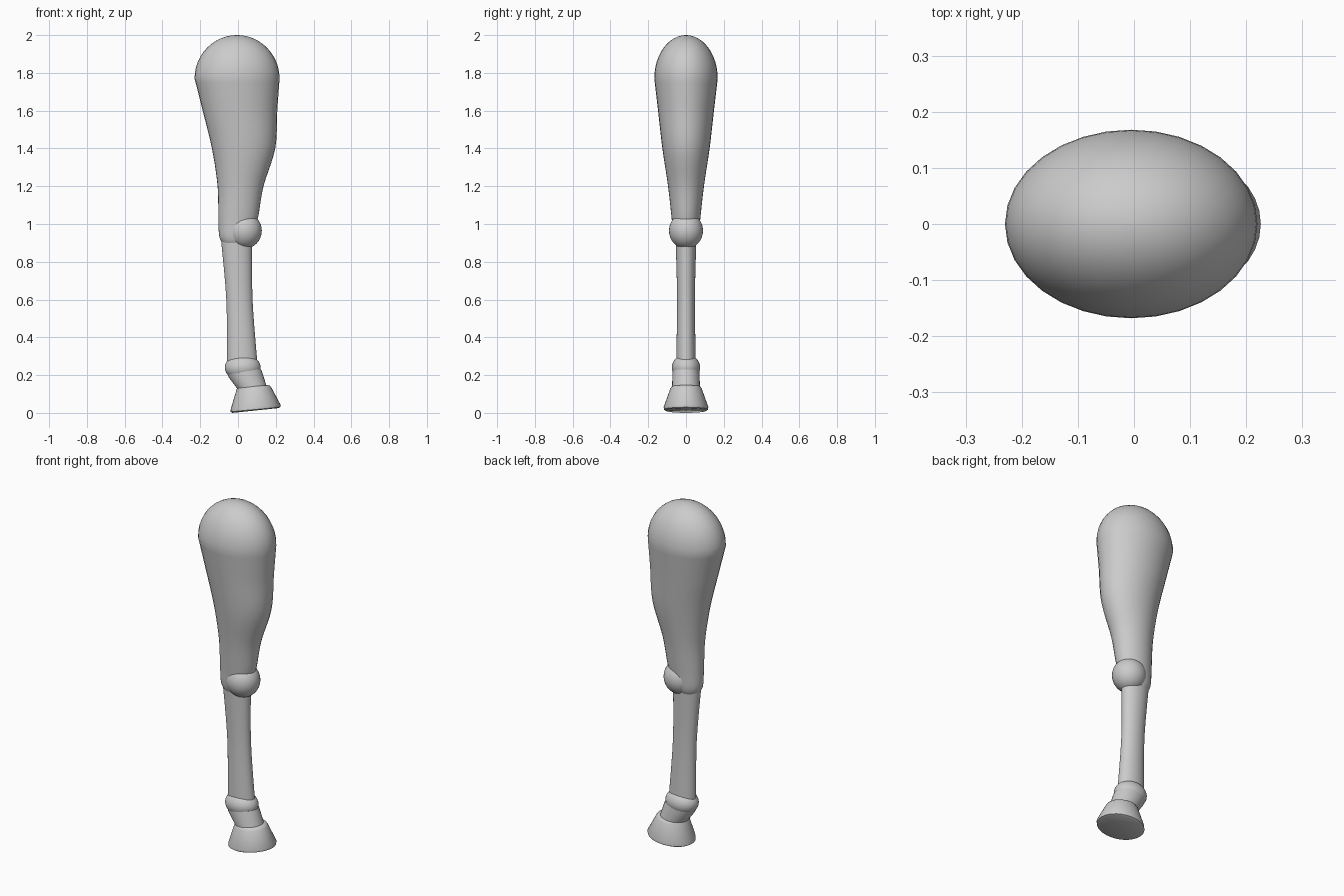
import bpy, bmesh
from math import sin, cos, pi, radians
from mathutils import Vector

cube = bpy.data.objects.get("Cube")
if cube:
    bpy.data.objects.remove(cube)

grey = bpy.data.materials.new("plain grey")
grey.use_nodes = True
COLOUR = (0.6, 0.6, 0.6, 1)
grey.diffuse_color = COLOUR
grey.node_tree.nodes["Principled BSDF"].inputs["Base Color"].default_value = COLOUR


def finish(obj, angle=40):
    obj.data.materials.append(grey)
    bpy.ops.object.select_all(action='DESELECT')
    obj.select_set(True)
    bpy.context.view_layer.objects.active = obj
    bpy.ops.object.shade_smooth_by_angle(angle=radians(angle))


def spline(rows, steps):
    """Smooth curve through the rows (Catmull-Rom)."""
    rows = [Vector(r) for r in rows]
    pts = [rows[0]] + rows + [rows[-1]]
    out = []
    for a, b, c, d in zip(pts, pts[1:], pts[2:], pts[3:]):
        for i in range(steps):
            t = i / steps
            out.append(b + (c - a) * t / 2 + (2 * a - 5 * b + 4 * c - d) * t * t / 2
                       + (3 * b - a - 3 * c + d) * t ** 3 / 2)
    return out + [rows[-1]]


def loft(name, rings, sides=32):
    """Elliptic rings: back x, back z, front x, front z, half width in y."""
    bm = bmesh.new()
    loops = []
    for xa, za, xb, zb, w in rings:
        loop = []
        for i in range(sides):
            a = 2 * pi * i / sides
            t = (1 + cos(a)) / 2
            loop.append(bm.verts.new((xa + (xb - xa) * t, w * sin(a), za + (zb - za) * t)))
        loops.append(loop)
    for lo, hi in zip(loops, loops[1:]):
        for i in range(sides):
            j = (i + 1) % sides
            bm.faces.new((lo[i], lo[j], hi[j], hi[i]))
    bm.faces.new(loops[0])
    bm.faces.new(loops[-1])
    bmesh.ops.recalc_face_normals(bm, faces=bm.faces)
    mesh = bpy.data.meshes.new(name)
    bm.to_mesh(mesh)
    bm.free()
    obj = bpy.data.objects.new(name, mesh)
    bpy.context.collection.objects.link(obj)
    finish(obj)


def ball(name, centre, radii):
    bpy.ops.mesh.primitive_uv_sphere_add(segments=32, ring_count=16, location=centre)
    obj = bpy.context.object
    obj.name = name
    obj.scale = radii
    finish(obj)


# Upper leg: tapering muscle with a domed top
thigh = spline([(-0.07, 0.885, 0.03, 0.885, 0.045),
                (-0.098, 0.93, 0.07, 0.93, 0.065),
                (-0.104, 1.03, 0.105, 1.03, 0.076),
                (-0.108, 1.2, 0.135, 1.2, 0.095),
                (-0.138, 1.4, 0.197, 1.4, 0.125),
                (-0.187, 1.6, 0.208, 1.6, 0.148),
                (-0.23, 1.77, 0.22, 1.77, 0.168)], 5)
for k in range(1, 13):
    a = pi / 2 * min(k / 12, 0.99)
    r, z = cos(a), 1.77 + 0.23 * sin(a)
    thigh.append((-0.005 - 0.225 * r, z, -0.005 + 0.225 * r, z, 0.168 * r))
loft("upper_leg", thigh)

# Knee joint
ball("knee", (0.033, 0, 0.965), (0.093, 0.09, 0.096))

# Lower leg shaft
loft("lower_leg", spline([(-0.09, 0.92, 0.075, 0.92, 0.055),
                          (-0.062, 0.6, 0.077, 0.6, 0.047),
                          (-0.058, 0.27, 0.102, 0.27, 0.052)], 5))

# Ankle joint and the slanted pastern below it
ball("ankle", (0.025, 0, 0.24), (0.095, 0.075, 0.07))
loft("pastern", [(-0.06, 0.22, 0.122, 0.23, 0.07),
                 (-0.05, 0.19, 0.13, 0.21, 0.072),
                 (0.01, 0.11, 0.155, 0.13, 0.074)])

# Hoof: flared, slightly tilted, with softened rims
loft("hoof", [(-0.03, 0.0, 0.21, 0.025, 0.108),
              (-0.04, 0.006, 0.224, 0.03, 0.117),
              (-0.038, 0.022, 0.226, 0.042, 0.118),
              (-0.008, 0.122, 0.178, 0.132, 0.084),
              (-0.004, 0.132, 0.17, 0.143, 0.078),
              (0.004, 0.134, 0.16, 0.147, 0.072)])
